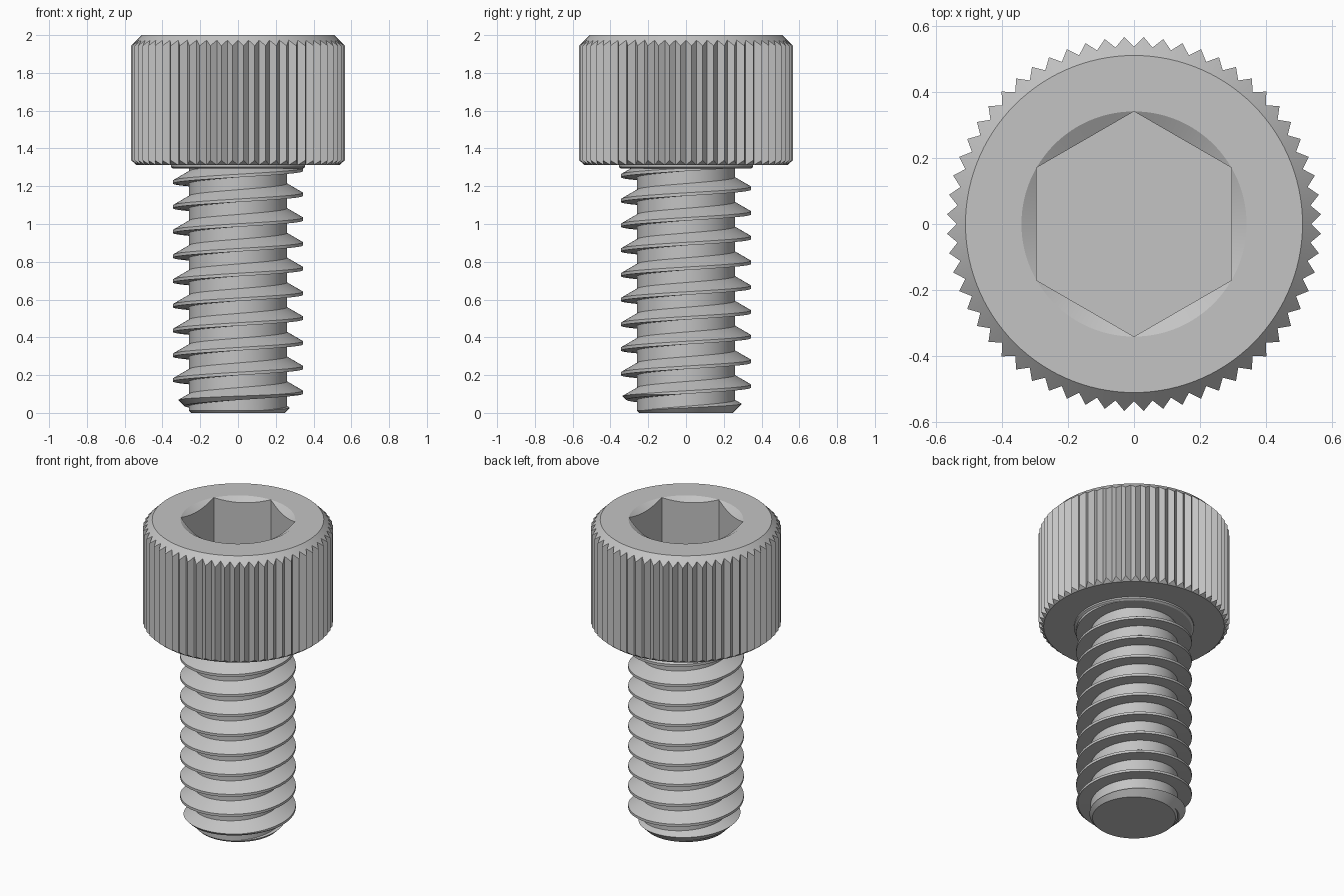
import bpy, bmesh
from math import pi, cos, sin, tan, radians

cube = bpy.data.objects.get("Cube")
if cube:
    bpy.data.objects.remove(cube)

steel = bpy.data.materials.new("grey steel")
steel.use_nodes = True
GREY = (0.55, 0.55, 0.55, 1)
steel.diffuse_color = GREY
steel.node_tree.nodes["Principled BSDF"].inputs["Base Color"].default_value = GREY

SEG = 120
HEAD_Z, TOP = 1.312, 2.0


def finish(name, bm):
    bmesh.ops.remove_doubles(bm, verts=bm.verts, dist=1e-5)
    bmesh.ops.recalc_face_normals(bm, faces=bm.faces)
    mesh = bpy.data.meshes.new(name)
    bm.to_mesh(mesh)
    bm.free()
    mesh.materials.append(steel)
    obj = bpy.data.objects.new(name, mesh)
    bpy.context.collection.objects.link(obj)
    return obj


def smooth(obj):
    bpy.ops.object.select_all(action="DESELECT")
    obj.select_set(True)
    bpy.context.view_layer.objects.active = obj
    bpy.ops.object.shade_smooth_by_angle(angle=radians(25))


def loft(name, rings):
    """Join rings, each a function of the segment index giving (radius, z), and cap both ends."""
    bm = bmesh.new()
    loops = []
    for ring in rings:
        loop = []
        for i in range(SEG):
            r, z = ring(i)
            a = 2 * pi * i / SEG
            loop.append(bm.verts.new((r * cos(a), r * sin(a), z)))
        loops.append(loop)
    for low, high in zip(loops, loops[1:]):
        for i in range(SEG):
            j = (i + 1) % SEG
            bm.faces.new((low[i], low[j], high[j], high[i]))
    bm.faces.new(loops[0])
    bm.faces.new(loops[-1])
    return finish(name, bm)


def circle(r, z):
    return lambda i: (r, z)


# Knurled head with chamfered rims and a countersunk hexagon socket
PEAK, VALLEY, RIM = 0.5665, 0.537, 0.51
FLAT = 0.295
CORNER = FLAT / cos(pi / 6)


def tooth(peak_z, valley_z):
    return lambda i: (PEAK, peak_z) if i % 2 else (VALLEY, valley_z)


def hex_radius(i):
    return FLAT / cos(((2 * pi * i / SEG + pi / 6) % (pi / 3)) - pi / 6)


def hex_rim(i):
    r = hex_radius(i)
    return r, TOP - (CORNER - r) * tan(pi / 6)


head = loft("knurled_head", [
    circle(VALLEY, HEAD_Z),
    tooth(HEAD_Z + 0.025, HEAD_Z),
    tooth(TOP - PEAK + RIM, TOP - VALLEY + RIM),
    circle(RIM, TOP),
    circle(CORNER, TOP),
    hex_rim,
    lambda i: (hex_radius(i), TOP - 0.34),
])
smooth(head)

# Small collar where the shank meets the head
collar = loft("collar", [circle(0.344, 1.294), circle(0.356, 1.302), circle(0.356, HEAD_Z + 0.01)])
smooth(collar)

# Threaded shank: a helical sweep of one thread profile, longer than needed
MAJOR, MINOR, PITCH = 0.344, 0.259, 0.131
FLANK = PITCH * 3 / 8
PROFILE = [(MAJOR, -PITCH / 16), (MAJOR, PITCH / 16),
           (MINOR, PITCH / 16 + FLANK), (MINOR, PITCH * 15 / 16)]
STEPS, TURNS = 72, 14
bm = bmesh.new()
columns = []
for s in range(STEPS * TURNS + 1):
    a = 2 * pi * s / STEPS
    base = -0.022 + PITCH * (s / STEPS - 2)
    column = [bm.verts.new((r * cos(a), r * sin(a), base + z)) for r, z in PROFILE]
    columns.append(column)
for s in range(STEPS * TURNS):
    a, b = columns[s], columns[s + 1]
    for k in range(3):
        bm.faces.new((a[k], b[k], b[k + 1], a[k + 1]))
    if s + STEPS + 1 < len(columns):
        c, d = columns[s + STEPS], columns[s + STEPS + 1]
        bm.faces.new((a[3], b[3], d[0], c[0]))
for z, up in ((-0.05, -1), (1.4, 1)):
    bmesh.ops.bisect_plane(bm, geom=bm.verts[:] + bm.edges[:] + bm.faces[:],
                           plane_co=(0, 0, z), plane_no=(0, 0, up), clear_outer=True)
bmesh.ops.holes_fill(bm, edges=[e for e in bm.edges if e.is_boundary], sides=0)
shank = finish("threaded_shank", bm)

# Trim the thread to length with a chamfered tip
envelope = loft("shank_envelope", [circle(0.247, 0), circle(0.4, 0.153), circle(0.4, 1.303)])
envelope.hide_render = True
trim = shank.modifiers.new("trim", "BOOLEAN")
trim.operation = "INTERSECT"
trim.solver = "EXACT"
trim.object = envelope
bpy.context.view_layer.objects.active = shank
bpy.ops.object.modifier_apply(modifier=trim.name)
bpy.data.objects.remove(envelope)
smooth(shank)
